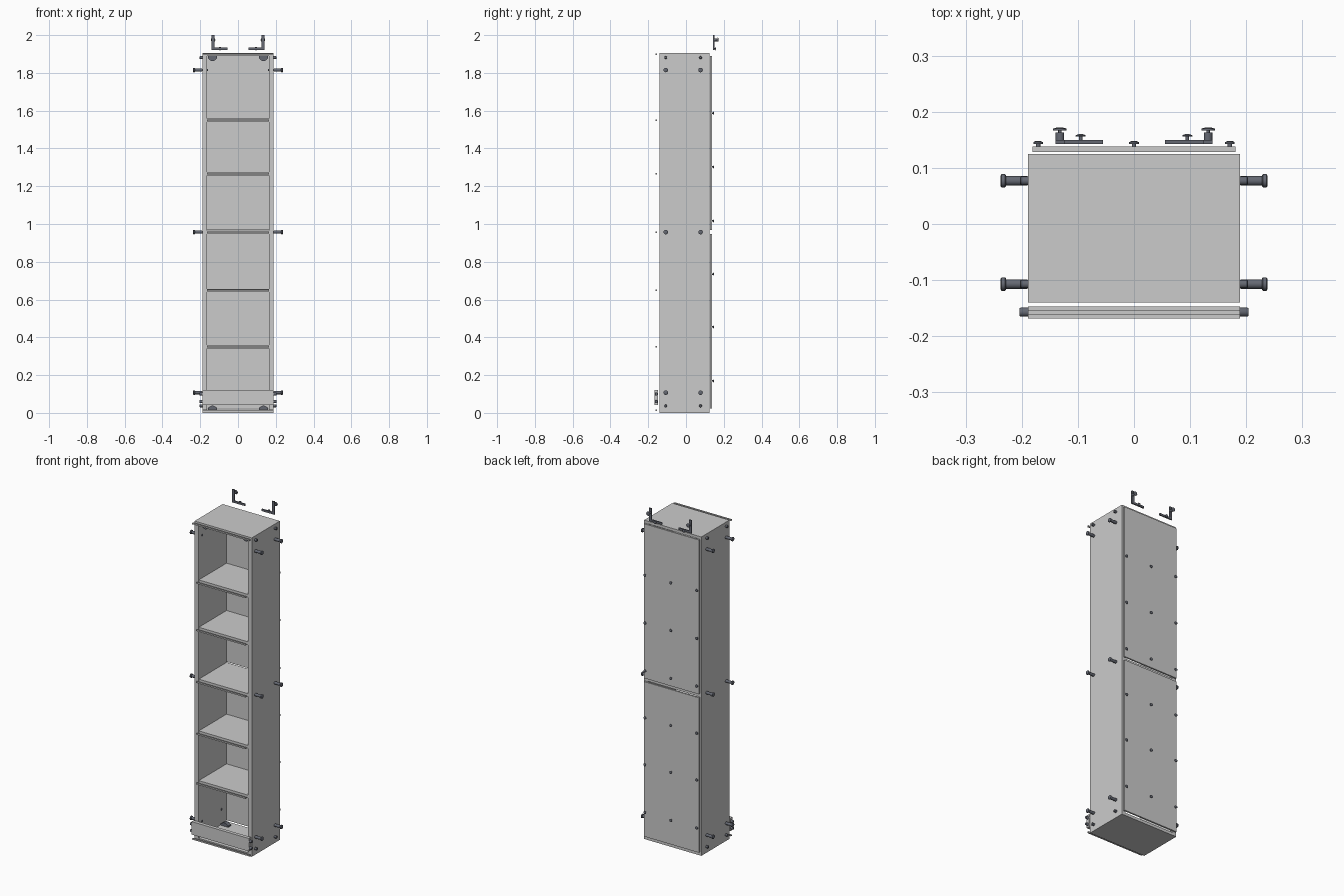
import bpy, bmesh, math
from mathutils import Matrix, Vector

if "Cube" in bpy.data.objects:
    bpy.data.objects.remove(bpy.data.objects["Cube"])

metal = bpy.data.materials.new("dark_metal")
metal.diffuse_color = (0.13, 0.14, 0.17, 1)
metal.use_nodes = True
metal.node_tree.nodes["Principled BSDF"].inputs["Base Color"].default_value = metal.diffuse_color


def finish(name, bm, mat=None):
    bmesh.ops.recalc_face_normals(bm, faces=bm.faces)
    me = bpy.data.meshes.new(name)
    bm.to_mesh(me)
    bm.free()
    ob = bpy.data.objects.new(name, me)
    bpy.context.collection.objects.link(ob)
    if mat:
        me.materials.append(mat)
    return ob


def box(name, x, y, z, mat=None):
    """Box from (min, max) ranges."""
    bm = bmesh.new()
    size = [r[1] - r[0] for r in (x, y, z)]
    mid = [(r[0] + r[1]) / 2 for r in (x, y, z)]
    m = Matrix.Translation(mid) @ Matrix.Diagonal((*size, 1))
    bmesh.ops.create_cube(bm, size=1, matrix=m)
    return finish(name, bm, mat)


def turned(name, origin, direction, profile, sides=20):
    """Fitting turned around an axis; profile is (distance, radius) pairs."""
    bm = bmesh.new()
    rot = Vector((0, 0, 1)).rotation_difference(Vector(direction)).to_matrix()
    rings = []
    for d, r in profile:
        rings.append([bm.verts.new(rot @ Vector((r * math.cos(a), r * math.sin(a), d)) + Vector(origin))
                      for a in (2 * math.pi * i / sides for i in range(sides))])
    for a, b in zip(rings, rings[1:]):
        for i in range(sides):
            j = (i + 1) % sides
            bm.faces.new((a[i], a[j], b[j], b[i]))
    bm.faces.new(rings[0])
    bm.faces.new(rings[-1])
    ob = finish(name, bm, metal)
    for p in ob.data.polygons:
        p.use_smooth = len(p.vertices) == 4
    ob.data.set_sharp_from_angle(angle=math.radians(35))
    return ob


def prism(name, points, y0, y1, mat=None):
    """Extrude an xz outline along y."""
    bm = bmesh.new()
    f = bm.faces.new([bm.verts.new((x, y0, z)) for x, z in points])
    ext = bmesh.ops.extrude_face_region(bm, geom=[f])
    vs = [v for v in ext["geom"] if isinstance(v, bmesh.types.BMVert)]
    bmesh.ops.translate(bm, verts=vs, vec=(0, y1 - y0, 0))
    return finish(name, bm, mat)


# Carcass
W, IN, FRONT, BACK, H = 0.189, 0.163, -0.14, 0.125, 1.905
box("bottom_panel", (-W, W), (FRONT, BACK), (0, 0.017))
box("top_panel", (-W, W), (FRONT, BACK), (1.889, H))
for s, side in ((-1, "left"), (1, "right")):
    box(side + "_side_panel", sorted((s * IN, s * W)), (FRONT, BACK), (0.017, 1.889))

# Shelves and their loose front edging strips
for i, z in enumerate((0.351, 0.648, 0.957, 1.267, 1.55)):
    box(f"shelf_{i + 1}", (-IN, IN), (-0.137, BACK), (z - 0.009, z + 0.009))
    box(f"shelf_edge_strip_{i + 1}", (-IN, IN), (-0.162, -0.154), (z - 0.004, z + 0.004))
for name, z in (("bottom_edge_strip", 0.014), ("top_edge_strip", 1.898)):
    box(name, (-W, W), (-0.162, -0.154), (z - 0.004, z + 0.004))

# Kick board in front of the base
box("kick_board", (-W, W), (-0.168, -0.147), (0.043, 0.12))

# Two back panels with nails
for name, z in (("lower_back_panel", (0.022, 0.947)), ("upper_back_panel", (0.968, 1.89))):
    box(name, (-0.181, 0.181), (0.128, 0.138), z)
nail = [(0, 0.004), (0.014, 0.004), (0.014, 0.0085), (0.017, 0.0085), (0.019, 0.004)]
for z in (0.169, 0.455, 0.735, 1.016, 1.302, 1.587):
    for x in (-0.171, 0, 0.171):
        turned("back_nail", (x, 0.129, z), (0, 1, 0), nail, 14)

# Side bolts, dowels and corner fittings, mirrored left and right
bolt = [(0, 0.006), (0.03, 0.006), (0.03, 0.0085), (0.068, 0.0085), (0.068, 0.010),
        (0.070, 0.012), (0.076, 0.012), (0.078, 0.009)]
dowel = [(0, 0.0075), (0.036, 0.0075), (0.038, 0.006)]
for s in (-1, 1):
    for y in (-0.107, 0.077):
        for z in (0.107, 0.957, 1.815):
            turned("side_bolt", (s * 0.16, y, z), (s, 0, 0), bolt)
        for z in (0.037, 1.881):
            turned("side_dowel", (s * 0.165, y, z), (s, 0, 0), dowel)
        for base, tip, name in ((0.017, 0.038, "lower"), (1.889, 1.862, "upper")):
            mid = base + (tip - base) * 0.45
            prism(name + "_corner_fitting",
                  [(s * 0.135 - 0.025, base), (s * 0.135 + 0.025, base),
                   (s * 0.135 + 0.025, mid), (s * 0.135 + 0.006, tip),
                   (s * 0.135 - 0.006, tip), (s * 0.135 - 0.025, mid)],
                  y - 0.012, y + 0.012, metal)
    for z in (0.06, 0.1):
        turned("kick_board_dowel", (s * 0.17, -0.157, z), (s, 0, 0), [(0, 0.008), (0.032, 0.008), (0.034, 0.007)])

    # Wall brackets above the case
    prism("wall_bracket",
          [(s * 0.055, 1.922), (s * 0.14, 1.922), (s * 0.14, 2.0), (s * 0.124, 2.0),
           (s * 0.124, 1.934), (s * 0.055, 1.934)], 0.143, 0.150, metal)
    turned("wall_bracket_screw", (s * 0.132, 0.149, 1.975), (0, 1, 0),
           [(0, 0.0075), (0.014, 0.0075), (0.014, 0.003), (0.018, 0.003),
            (0.018, 0.012), (0.021, 0.012), (0.023, 0.005)])
    turned("case_bracket_screw", (s * 0.095, 0.149, 1.928), (0, 1, 0),
           [(0, 0.003), (0.007, 0.003), (0.007, 0.009), (0.009, 0.009), (0.011, 0.004)])
